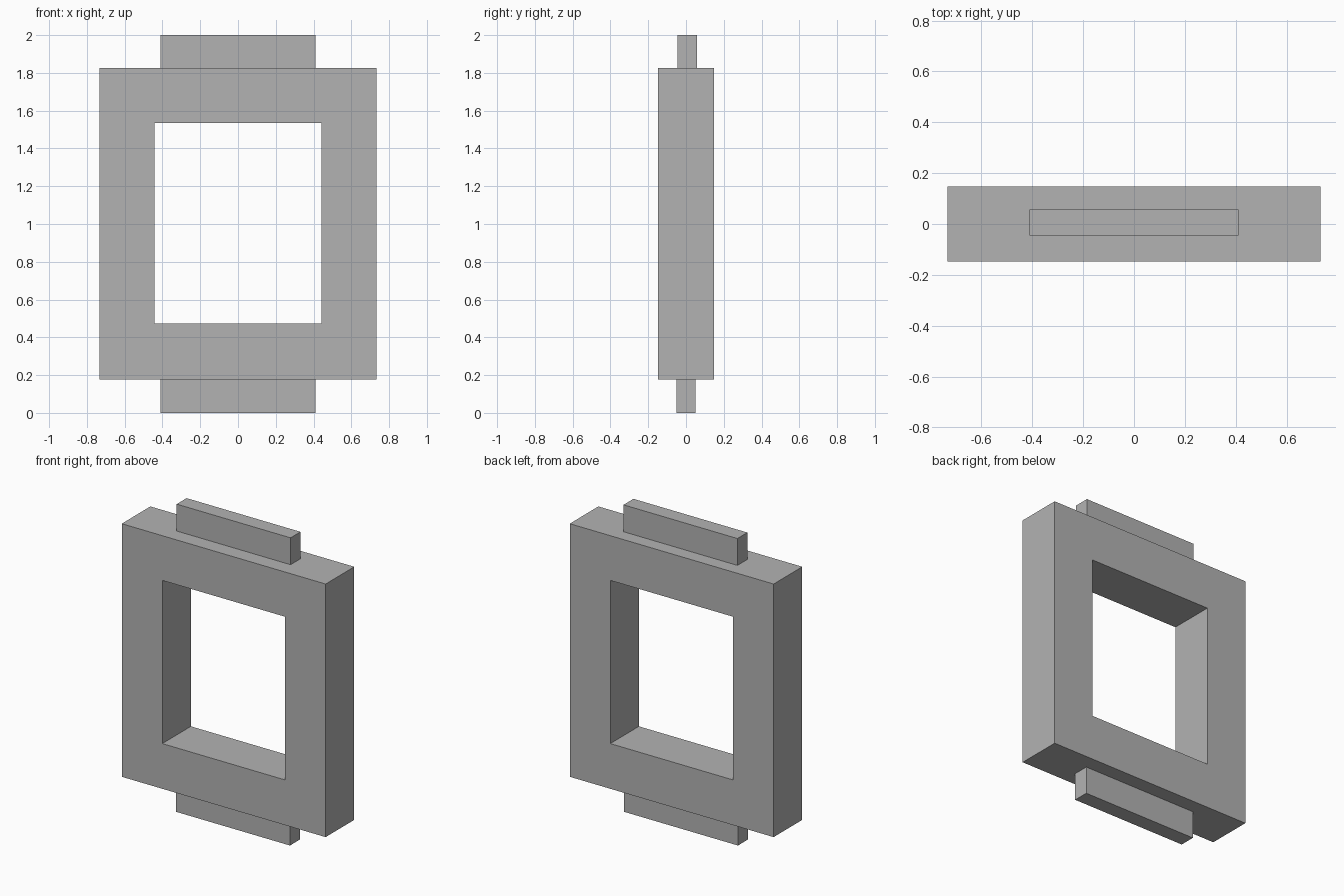
import bpy
import bmesh

cube = bpy.data.objects.get("Cube")
if cube:
    bpy.data.objects.remove(cube, do_unlink=True)

grey = bpy.data.materials.new("plain grey")
grey.use_nodes = True
colour = (0.45, 0.45, 0.45, 1)
grey.diffuse_color = colour
grey.node_tree.nodes["Principled BSDF"].inputs["Base Color"].default_value = colour


def add_object(name, bm):
    bmesh.ops.recalc_face_normals(bm, faces=bm.faces)
    mesh = bpy.data.meshes.new(name)
    bm.to_mesh(mesh)
    bm.free()
    mesh.materials.append(grey)
    obj = bpy.data.objects.new(name, mesh)
    bpy.context.collection.objects.link(obj)
    return obj


def rectangle(bm, half_x, low, high, y):
    corners = [(-half_x, low), (half_x, low), (half_x, high), (-half_x, high)]
    return [bm.verts.new((x, y, z)) for x, z in corners]


def add_tab(name, low, high, y):
    half_x, half_y = 0.41, 0.051
    bm = bmesh.new()
    face = bm.faces.new(rectangle(bm, half_x, low, high, y - half_y))
    sweep = bmesh.ops.extrude_face_region(bm, geom=[face], use_keep_orig=True)
    verts = [v for v in sweep["geom"] if isinstance(v, bmesh.types.BMVert)]
    bmesh.ops.translate(bm, verts=verts, vec=(0, 2 * half_y, 0))
    return add_object(name, bm)


# Rectangular frame with an open window
bottom, top, half_depth = 0.178, 1.825, 0.147
bm = bmesh.new()
loops = []
for y in (-half_depth, half_depth):
    loops.append(rectangle(bm, 0.734, bottom, top, y))
    loops.append(rectangle(bm, 0.442, 0.472, 1.534, y))
front_outer, front_inner, back_outer, back_inner = loops
for a, b in ((front_outer, front_inner), (front_inner, back_inner),
             (back_inner, back_outer), (back_outer, front_outer)):
    for i in range(4):
        j = (i + 1) % 4
        bm.faces.new((a[i], a[j], b[j], b[i]))
add_object("frame", bm)

# Narrow tabs at both ends
add_tab("bottom_tab", 0, bottom, 0)
add_tab("top_tab", top, 2, 0.006)
